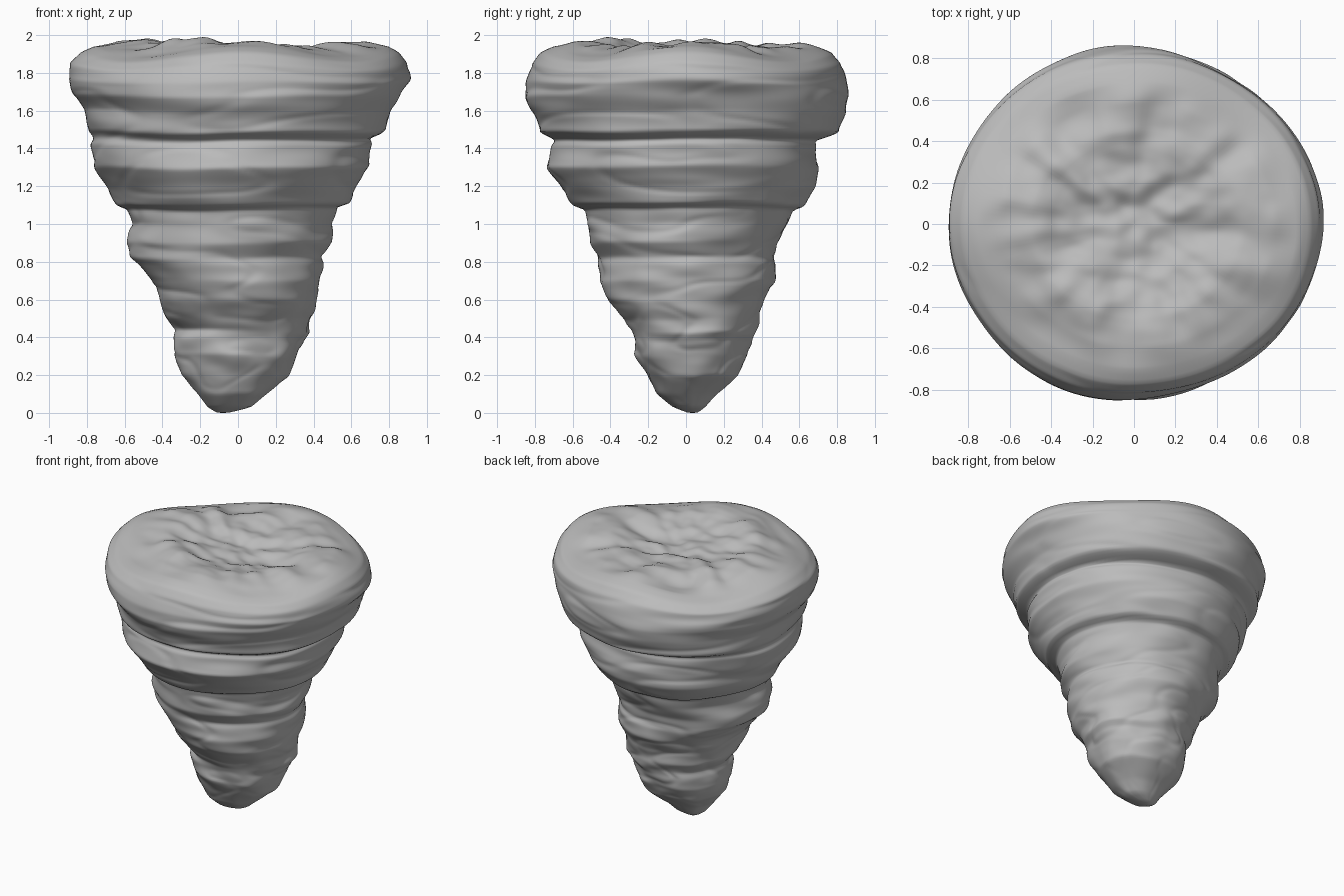
import bpy, bmesh, math
from mathutils import Vector, noise

if "Cube" in bpy.data.objects:
    bpy.data.objects.remove(bpy.data.objects["Cube"])

# Silhouette rows: height, left x, right x, front y, back y
ROWS = [
    (0.00, -.11, -.05, .01, .06), (0.03, -.16, .07, -.07, .10),
    (0.10, -.21, .15, -.16, .16), (0.20, -.30, .27, -.21, .28),
    (0.30, -.34, .31, -.27, .33), (0.39, -.34, .34, -.28, .34),
    (0.43, -.32, .38, -.28, .36), (0.50, -.38, .38, -.33, .39),
    (0.60, -.42, .42, -.41, .41), (0.70, -.46, .44, -.46, .47),
    (0.79, -.54, .44, -.47, .48), (0.82, -.58, .43, -.47, .47),
    (0.90, -.60, .49, -.51, .48), (1.00, -.57, .50, -.52, .53),
    (1.08, -.59, .53, -.53, .56), (1.10, -.64, .60, -.59, .62),
    (1.20, -.70, .64, -.66, .68), (1.30, -.76, .70, -.73, .70),
    (1.42, -.78, .71, -.71, .70), (1.445, -.77, .69, -.69, .69),
    (1.465, -.78, .75, -.72, .76), (1.49, -.80, .79, -.78, .82),
    (1.60, -.82, .82, -.81, .85), (1.68, -.88, .86, -.85, .85),
    (1.76, -.90, .90, -.85, .84), (1.85, -.89, .89, -.82, .82),
    (1.91, -.83, .85, -.77, .77), (1.94, -.76, .80, -.70, .69),
]
# Top surface: fraction of rim radius, height
TOP = [(1.0, 1.94), (.85, 1.955), (.65, 1.955), (.5, 1.93), (.25, 1.90), (0, 1.89)]
N = 160


def lerp_table(table, t):
    for a, b in zip(table, table[1:]):
        if min(a[0], b[0]) <= t <= max(a[0], b[0]):
            f = (t - a[0]) / (b[0] - a[0])
            return [p + (q - p) * f for p, q in zip(a[1:], b[1:])]


def outline(z, a):
    l, r, f, b = lerp_table(ROWS, max(0, min(1.94, z)))
    return ((l + r) / 2 + math.cos(a) * (r - l) / 2,
            (f + b) / 2 + math.sin(a) * (b - f) / 2)


def rim_drop(a):
    # the rim sags between the four main directions
    return .06 * math.sin(2 * a) ** 2


def side_point(z, a):
    c, s = math.cos(a), math.sin(a)
    # bands wander up and down a little around the body
    wander = .02 * noise.noise(Vector((c * 1.3, s * 1.3, z * 1.5 + 4)))
    wander *= min(1, z / .3, (1.94 - z) / .3)
    x, y = outline(z + wander, a)
    # horizontally stretched lumps and creases, weaker at tip and rim
    d = .018 * noise.noise(Vector((c * 1.5, s * 1.5, z * 5)))
    d += .012 * noise.noise(Vector((c * 2 + 9, s * 2, z * 12)))
    d -= .006 * (1 - min(1, 7 * abs(noise.noise(Vector((c, s + 5, z * 6))))))
    d *= min(1, z / .35 + .1) * (.35 + .65 * min(1, (1.94 - z) / .15))
    sag = rim_drop(a) * max(0, (z - 1.7) / .24)
    return Vector((x + c * d, y + s * d, z - sag))


def top_point(f, a):
    rim = side_point(1.94, a)
    x, y = rim.x * f, rim.y * f
    c, s = math.cos(a), math.sin(a)
    z = lerp_table(TOP, f)[0] - rim_drop(a) * max(0, (f - .6) / .4)
    # crumpled middle, radial folds outside
    bump = .03 * noise.noise(Vector((x * 2.2, y * 3, 7)))
    bump += .03 * noise.noise(Vector((x * 5, y * 8, 2))) * (1.2 - f)
    bump += .022 * noise.noise(Vector((x * 10, y * 12, 3))) * max(0, 1 - f)
    bump += .035 * noise.noise(Vector((c * 4, s * 4, f * 1.5))) * max(0, min(1, f * 2 - .5))
    # ridge on the left, hollow on the right, rise at the front left
    bump += .025 * math.exp(-((x + .44) / .07) ** 2 - ((y - .05) / .2) ** 2)
    bump -= .03 * math.exp(-((x - .35) ** 2 + (y + .03) ** 2) / .012)
    bump += .035 * math.exp(-((x + .3) ** 2 + (y + .3) ** 2) / .04)
    return Vector((x, y, z + bump * min(1, (1 - f) / .15)))


# Stacked rings: side from the tip to the rim, then the top inwards
bm = bmesh.new()
angles = [2 * math.pi * i / N for i in range(N)]
rings = [[bm.verts.new(side_point(1.94 * j / 180, a)) for a in angles] for j in range(181)]
rings += [[bm.verts.new(top_point(1 - j / 50, a)) for a in angles] for j in range(1, 50)]
for lo, hi in zip(rings, rings[1:]):
    for i in range(N):
        k = (i + 1) % N
        bm.faces.new((lo[i], lo[k], hi[k], hi[i]))
tip = bm.verts.new((-.08, .035, 0))
mid = bm.verts.new(top_point(0, 0))
for i in range(N):
    k = (i + 1) % N
    bm.faces.new((tip, rings[0][k], rings[0][i]))
    bm.faces.new((mid, rings[-1][i], rings[-1][k]))
bmesh.ops.smooth_vert(bm, verts=bm.verts, factor=.5, use_axis_x=True, use_axis_y=True, use_axis_z=True)

# Rest on the ground
z0 = min(v.co.z for v in bm.verts)
for v in bm.verts:
    v.co.z -= z0
for f in bm.faces:
    f.smooth = True
mesh = bpy.data.meshes.new("rock_spire")
bm.to_mesh(mesh)
bm.free()

grey = bpy.data.materials.new("stone grey")
grey.diffuse_color = (.5, .5, .5, 1)
grey.use_nodes = True
grey.node_tree.nodes["Principled BSDF"].inputs["Base Color"].default_value = grey.diffuse_color
mesh.materials.append(grey)
rock = bpy.data.objects.new("rock_spire", mesh)
bpy.context.collection.objects.link(rock)
